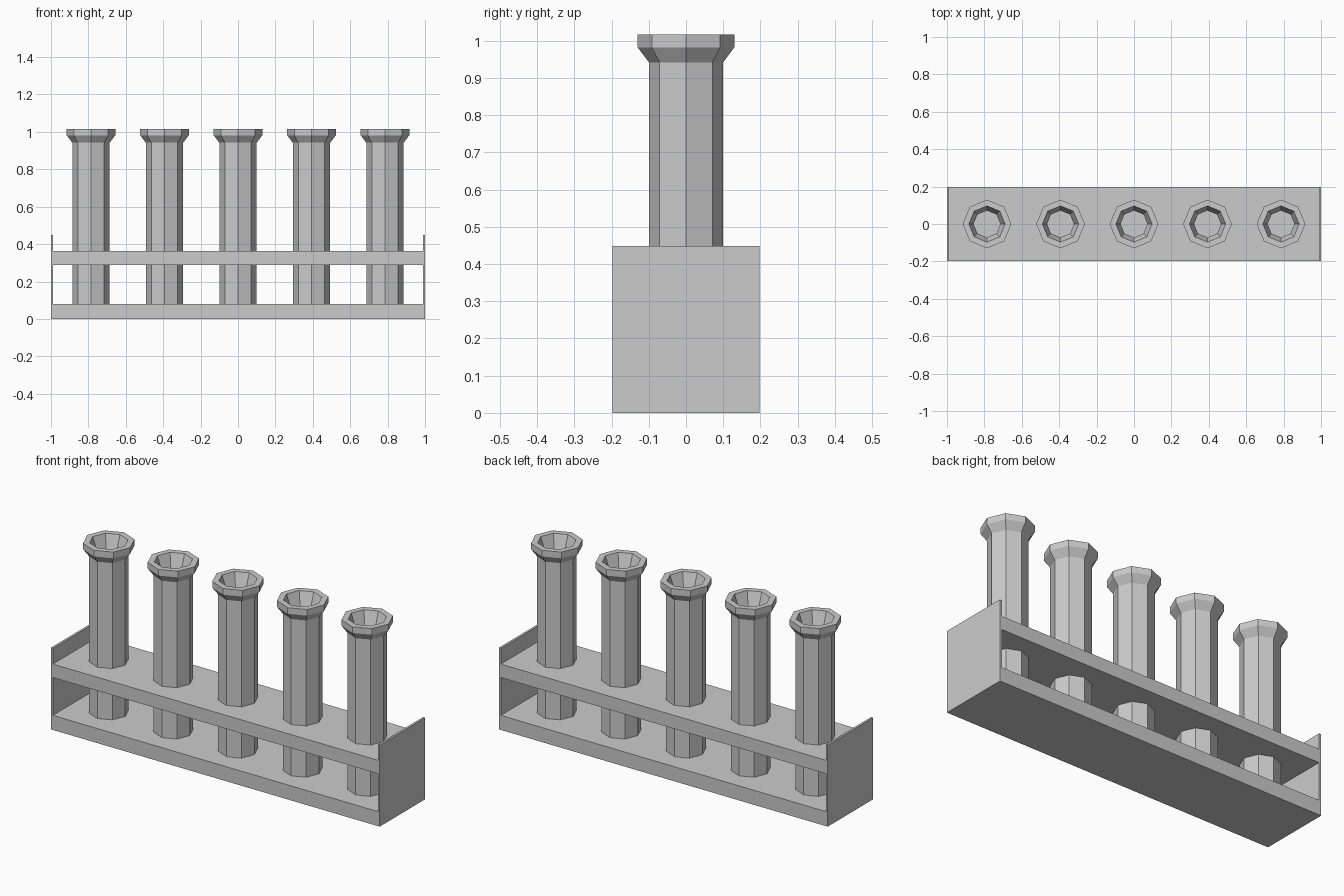
import bpy, bmesh
from math import cos, sin, pi

if "Cube" in bpy.data.objects:
    bpy.data.objects.remove(bpy.data.objects["Cube"])


def finish(bm, name):
    bmesh.ops.recalc_face_normals(bm, faces=bm.faces)
    mesh = bpy.data.meshes.new(name)
    bm.to_mesh(mesh)
    bm.free()
    obj = bpy.data.objects.new(name, mesh)
    bpy.context.collection.objects.link(obj)
    return obj


def box(name, x0, x1, y0, y1, z0, z1):
    bm = bmesh.new()
    bmesh.ops.create_cube(bm, size=1)
    for v in bm.verts:
        v.co.x = x0 + (v.co.x + 0.5) * (x1 - x0)
        v.co.y = y0 + (v.co.y + 0.5) * (y1 - y0)
        v.co.z = z0 + (v.co.z + 0.5) * (z1 - z0)
    return finish(bm, name)


def lathe(name, profile, x, sides=8):
    """Revolve (radius, z) points and cap both ends."""
    bm = bmesh.new()
    rings = [[bm.verts.new((r * cos(2 * pi * i / sides), r * sin(2 * pi * i / sides), z))
              for i in range(sides)] for r, z in profile]
    for a, b in zip(rings, rings[1:]):
        for i in range(sides):
            j = (i + 1) % sides
            bm.faces.new((a[i], a[j], b[j], b[i]))
    bm.faces.new(rings[0])
    bm.faces.new(rings[-1])
    obj = finish(bm, name)
    obj.location.x = x
    return obj


W = 0.197      # half depth of the rack
T = 0.012      # end panel thickness

# Rack: two shelves held between thin end panels
box("bottom_shelf", -1 + T, 1 - T, -W, W, 0, 0.08)
box("upper_shelf", -1 + T, 1 - T, -W, W, 0.288, 0.362)
box("left_panel", -1, -1 + T, -W, W, 0, 0.449)
box("right_panel", 1 - T, 1, -W, W, 0, 0.449)

# Octagonal tubes: outer wall, flared collar, lip, funnel mouth, hollow bore
TUBE = [(0.1, 0.075), (0.1, 0.942), (0.13, 0.982), (0.13, 1.016),
        (0.097, 1.016), (0.072, 0.942), (0.072, 0.11)]
for k in range(5):
    lathe(f"test_tube_{k + 1}", TUBE, (k - 2) * 0.393)
